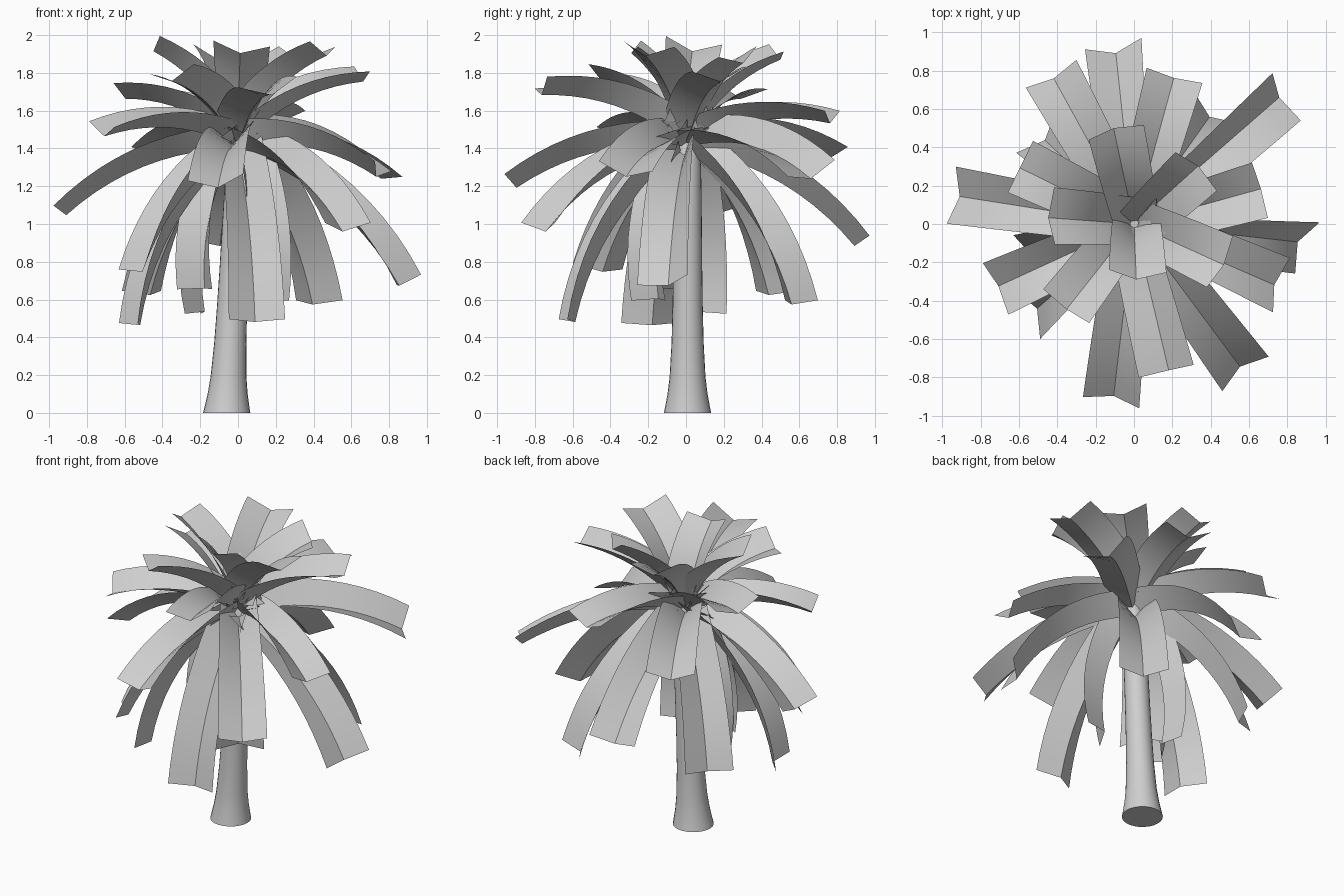
import bpy, bmesh, math
from mathutils import Vector

if "Cube" in bpy.data.objects:
    bpy.data.objects.remove(bpy.data.objects["Cube"])

grey = bpy.data.materials.new("light_grey")
grey.diffuse_color = (0.62, 0.62, 0.62, 1)
grey.use_nodes = True
grey.node_tree.nodes["Principled BSDF"].inputs["Base Color"].default_value = grey.diffuse_color


def finish(name, bm, angle):
    me = bpy.data.meshes.new(name)
    bm.to_mesh(me)
    bm.free()
    me.materials.append(grey)
    ob = bpy.data.objects.new(name, me)
    bpy.context.collection.objects.link(ob)
    bpy.ops.object.select_all(action='DESELECT')
    ob.select_set(True)
    bpy.context.view_layer.objects.active = ob
    bpy.ops.object.shade_smooth_by_angle(angle=math.radians(angle))
    return ob


# Trunk: flared base, slight lean, rounded top
BASE, TOP = Vector((-0.06, 0.008, 0)), Vector((0.014, 0.01, 0))
PROFILE = [(0, 0.125), (0.03, 0.119), (0.1, 0.106), (0.19, 0.095), (0.37, 0.085),
           (0.56, 0.08), (0.75, 0.077), (0.94, 0.075), (1.13, 0.073), (1.3, 0.07),
           (1.4, 0.06), (1.45, 0.04)]
SIDES = 24
bm = bmesh.new()
rings = []
for z, r in PROFILE:
    c = BASE.lerp(TOP, z / 1.45)
    rings.append([bm.verts.new((c.x + r * math.cos(i * math.tau / SIDES),
                                c.y + r * math.sin(i * math.tau / SIDES), z))
                  for i in range(SIDES)])
for a, b in zip(rings, rings[1:]):
    for i in range(SIDES):
        j = (i + 1) % SIDES
        bm.faces.new((a[i], a[j], b[j], b[i]))
bm.faces.new(rings[0][::-1])
bm.faces.new(rings[-1])
finish("trunk", bm, 35)

HALF = 0.165                                             # width of each half strip
FOLD_BASE, FOLD_TIP = math.radians(48), math.radians(24)  # the fold opens outwards


# Frond: arched strip of even width, folded along its spine
def frond(name, tip, roll, steps=10):
    tip = Vector(tip)
    out = Vector((tip.x, tip.y, 0)).normalized()
    left = Vector((-out.y, out.x, 0))
    start = out * 0.03 + Vector((0, 0, 1.37 + 0.05 * (tip.z - 0.5)))

    def control(end):
        chord = end - start
        bulge = chord.cross(left).normalized()
        return (start + end) / 2 + bulge * chord.length * 0.18

    # the tip is given between its two corners, so drop the spine below it
    end_up = (tip - control(tip)).cross(left).normalized()
    tip = tip - end_up * HALF * math.sin(FOLD_TIP)
    ctrl = control(tip)
    roll = math.radians(roll)
    bm = bmesh.new()
    rows = []
    for k in range(steps + 1):
        t = k / steps
        p = start * (1 - t) ** 2 + ctrl * 2 * t * (1 - t) + tip * t * t
        tangent = ((ctrl - start) * (1 - t) + (tip - ctrl) * t).normalized()
        up = tangent.cross(left)
        side = left * math.cos(roll) + up * math.sin(roll)
        normal = up * math.cos(roll) - left * math.sin(roll)
        fold = FOLD_BASE + (FOLD_TIP - FOLD_BASE) * t
        rise = normal * HALF * math.sin(fold)
        reach = side * HALF * math.cos(fold)
        rows.append([bm.verts.new(q) for q in (p + rise + reach, p, p + rise - reach)])
    for a, b in zip(rows, rows[1:]):
        for i in (0, 1):
            bm.faces.new((a[i], a[i + 1], b[i + 1], b[i]))
    finish(name, bm, 30)


# Tip position and roll of each frond, by layer
UPPER = [((-0.10, 0.47, 1.93), 8), ((0.31, 0.28, 1.91), 12), ((-0.41, 0.03, 1.97), 10),
         ((-0.34, -0.43, 1.82), 10), ((0.01, -0.24, 1.95), -8), ((0.44, -0.20, 1.95), -6),
         ((0.65, 0.18, 1.82), 5), ((-0.59, 0.29, 1.73), 6), ((0.18, -0.76, 1.75), 12)]
MIDDLE = [((0.78, 0.68, 1.30), 20), ((0.76, -0.33, 1.31), -12), ((0.58, -0.78, 1.01), 0),
          ((-0.11, -0.93, 1.25), 8), ((-0.72, -0.33, 1.53), -6), ((-0.95, 0.15, 1.10), 0),
          ((-0.43, 0.78, 1.41), 0), ((0.21, 0.77, 1.60), 0)]
LOWER = [((0.91, -0.10, 0.71), 22), ((-0.10, 0.94, 0.93), -7), ((0.43, 0.61, 0.60), 0),
         ((-0.55, -0.48, 0.78), 14), ((-0.58, -0.20, 0.48), 0), ((-0.51, 0.48, 0.65), 0),
         ((0.10, -0.65, 0.50), 0), ((-0.24, 0.07, 0.53), 0), ((-0.23, -0.18, 0.66), 0),
         ((0.15, -0.20, 0.60), 0)]
for layer, fronds in (("upper", UPPER), ("middle", MIDDLE), ("lower", LOWER)):
    for n, (tip, roll) in enumerate(fronds, 1):
        frond(f"{layer}_frond_{n}", tip, roll)
